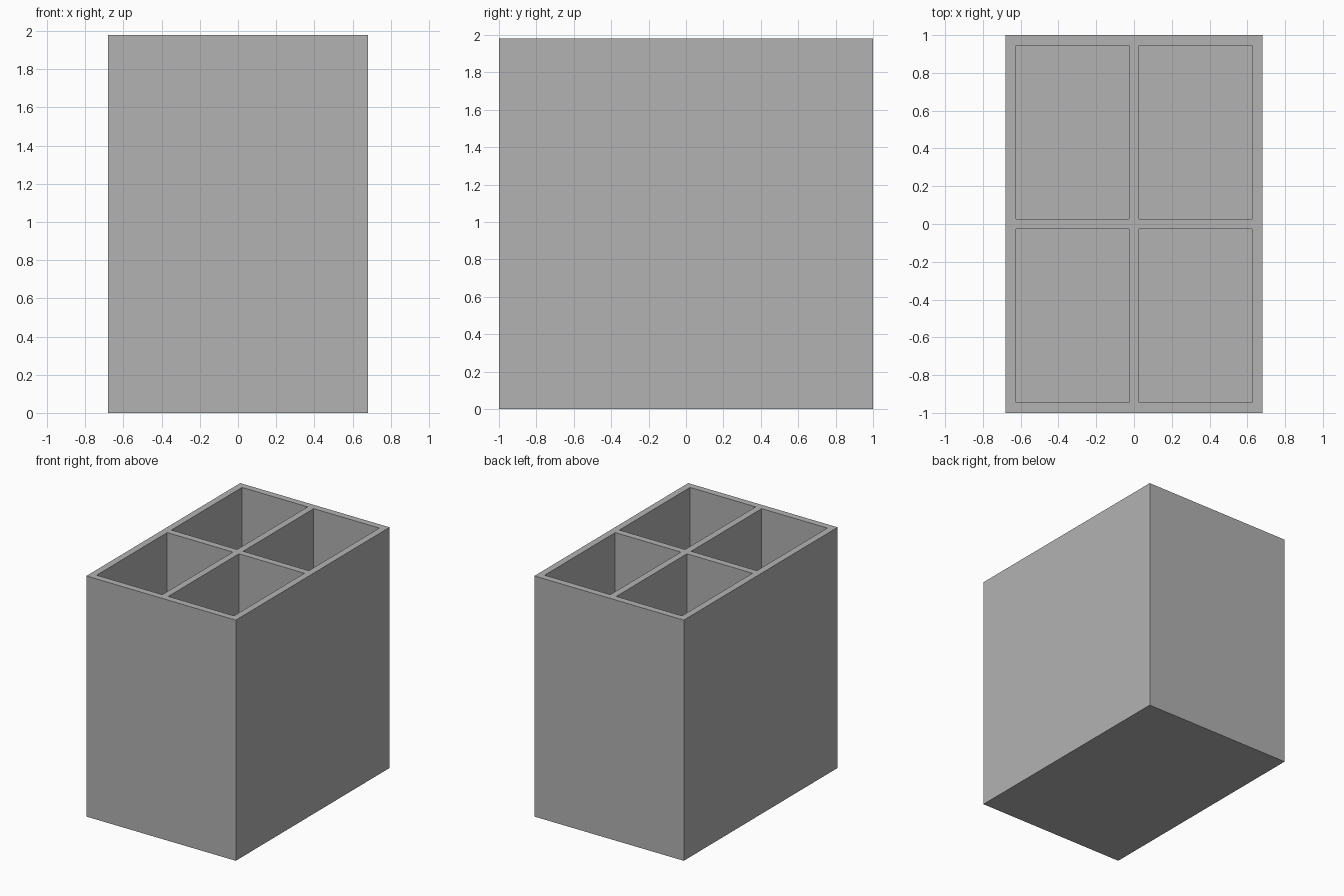
import bpy
import bmesh
from mathutils import Matrix, Vector

cube = bpy.data.objects.get("Cube")
if cube:
    bpy.data.objects.remove(cube, do_unlink=True)

WIDTH, DEPTH, HEIGHT = 1.36, 2.0, 1.98
WALL = 0.055   # outer walls, dividers and floor

# Plain grey material
grey = bpy.data.materials.new("grey")
grey.use_nodes = True
colour = (0.448, 0.448, 0.448, 1)
grey.diffuse_color = colour
grey.node_tree.nodes["Principled BSDF"].inputs["Base Color"].default_value = colour

# Solid block standing on the ground
bm = bmesh.new()
bmesh.ops.create_cube(
    bm, size=1,
    matrix=Matrix.Translation((0, 0, HEIGHT / 2)) @ Matrix.Diagonal((WIDTH, DEPTH, HEIGHT, 1)))


def is_top(face):
    return face.normal.z > 0.9


# Score the top along the wall and divider edges
for axis, size in ((Vector((1, 0, 0)), WIDTH), (Vector((0, 1, 0)), DEPTH)):
    for offset in (WALL / 2, size / 2 - WALL):
        for side in (-1, 1):
            bmesh.ops.bisect_plane(
                bm, geom=bm.verts[:] + bm.edges[:] + bm.faces[:],
                plane_co=axis * offset * side, plane_no=axis)

# Sink the four compartments
bm.normal_update()
pockets = []
for face in bm.faces:
    c = face.calc_center_median()
    if (is_top(face) and WALL < abs(c.x) < WIDTH / 2 - WALL
            and WALL < abs(c.y) < DEPTH / 2 - WALL):
        pockets.append(face)
floors = bmesh.ops.extrude_discrete_faces(bm, faces=pockets)["faces"]
floor_verts = list({v for f in floors for v in f.verts})
bmesh.ops.translate(bm, verts=floor_verts, vec=(0, 0, WALL - HEIGHT))

# Merge the scored flat sides back into clean faces
bm.normal_update()
outside = [e for e in bm.edges if len(e.link_faces) == 2
           and not any(is_top(f) for f in e.link_faces)
           and e.calc_face_angle() < 0.01]
bmesh.ops.dissolve_edges(bm, edges=outside, use_verts=False)
bmesh.ops.recalc_face_normals(bm, faces=bm.faces[:])

mesh = bpy.data.meshes.new("divided_holder")
bm.to_mesh(mesh)
bm.free()
mesh.materials.append(grey)
holder = bpy.data.objects.new("divided_holder", mesh)
bpy.context.collection.objects.link(holder)
